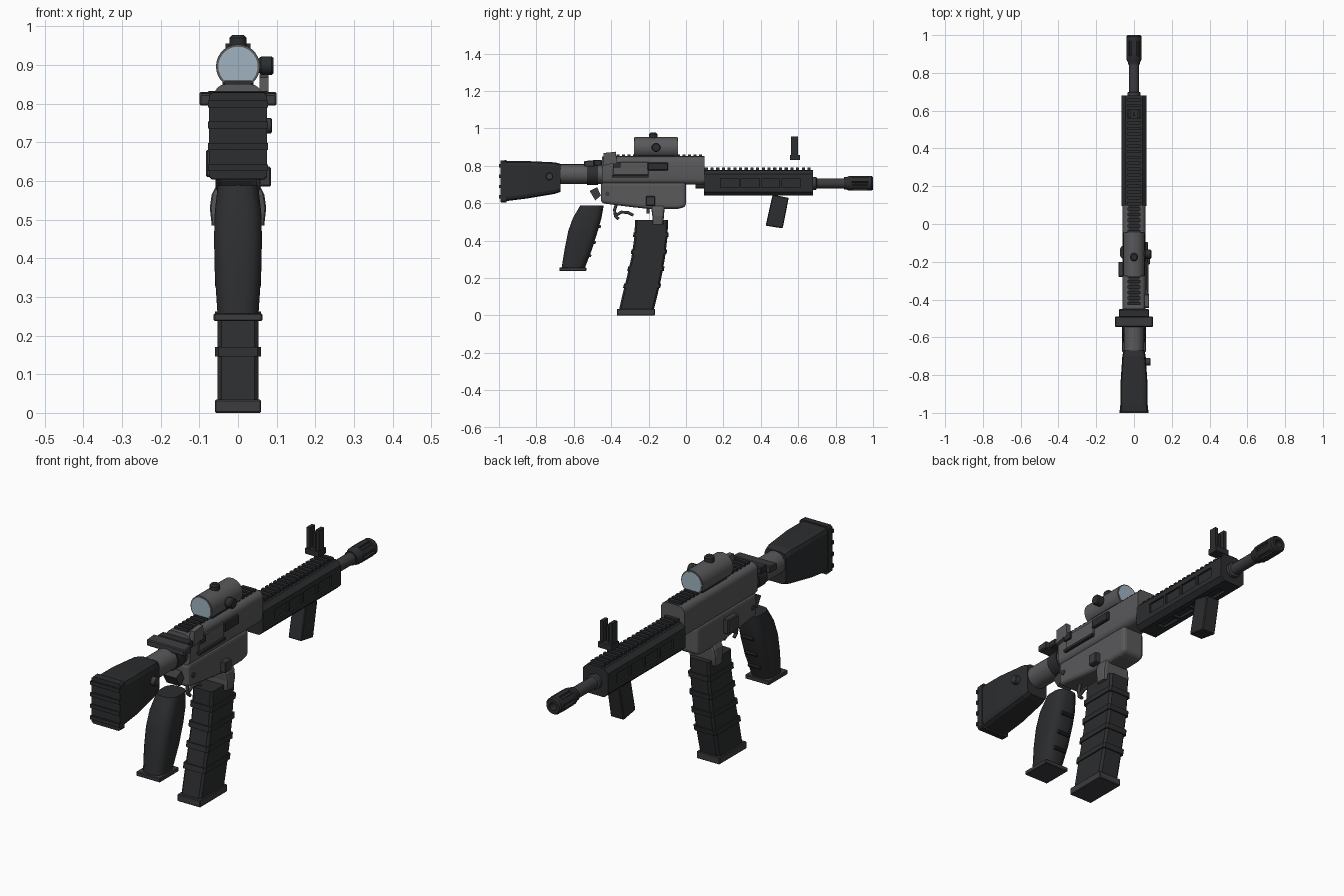
import bpy, bmesh, math
from mathutils import Vector, Matrix

if "Cube" in bpy.data.objects:
    bpy.data.objects.remove(bpy.data.objects["Cube"])


def material(name, r, g, b):
    m = bpy.data.materials.new(name)
    m.diffuse_color = (r, g, b, 1)
    m.use_nodes = True
    m.node_tree.nodes["Principled BSDF"].inputs["Base Color"].default_value = m.diffuse_color
    return m


GREY = material("receiver_grey", 0.10, 0.10, 0.105)
MID = material("metal_dark", 0.045, 0.045, 0.05)
DARK = material("polymer_dark", 0.025, 0.026, 0.028)
GLASS = material("lens_blue", 0.35, 0.45, 0.53)


def finish(name, bm, mat, bevel=0, seg=1, smooth=False):
    bmesh.ops.remove_doubles(bm, verts=bm.verts, dist=1e-5)
    bmesh.ops.recalc_face_normals(bm, faces=bm.faces)
    me = bpy.data.meshes.new(name)
    bm.to_mesh(me)
    bm.free()
    me.materials.append(mat)
    ob = bpy.data.objects.new(name, me)
    bpy.context.collection.objects.link(ob)
    if bevel:
        mod = ob.modifiers.new("bevel", "BEVEL")
        mod.width, mod.segments = bevel, seg
    if smooth:
        bpy.ops.object.select_all(action="DESELECT")
        bpy.context.view_layer.objects.active = ob
        ob.select_set(True)
        bpy.ops.object.shade_smooth_by_angle(angle=math.radians(35))
    return ob


def boxes(name, items, mat, bevel=0):
    """Axis aligned boxes (x0, x1, y0, y1, z0, z1) joined in one object."""
    bm = bmesh.new()
    for x0, x1, y0, y1, z0, z1 in items:
        mat4 = Matrix.Translation(((x0 + x1) / 2, (y0 + y1) / 2, (z0 + z1) / 2)) \
            @ Matrix.Diagonal((x1 - x0, y1 - y0, z1 - z0, 1))
        bmesh.ops.create_cube(bm, size=1, matrix=mat4)
    return finish(name, bm, mat, bevel)


def prism(name, yz, hx, mat, cx=0, bevel=0, seg=1):
    """Side profile extruded across x."""
    bm = bmesh.new()
    face = bm.faces.new([bm.verts.new((cx - hx, y, z)) for y, z in yz])
    ext = bmesh.ops.extrude_face_region(bm, geom=[face])
    bmesh.ops.translate(bm, vec=(2 * hx, 0, 0),
                        verts=[v for v in ext["geom"] if isinstance(v, bmesh.types.BMVert)])
    return finish(name, bm, mat, bevel, seg)


def skin(name, rings, mat, bevel=0, smooth=False):
    bm = bmesh.new()
    vs = [[bm.verts.new(p) for p in r] for r in rings]
    n = len(vs[0])
    for a, b in zip(vs, vs[1:]):
        for i in range(n):
            bm.faces.new((a[i], a[(i + 1) % n], b[(i + 1) % n], b[i]))
    bm.faces.new(vs[0])
    bm.faces.new(vs[-1])
    return finish(name, bm, mat, bevel, smooth=smooth)


def ring(axis, t, a0, a1, hx, c, k=1):
    """Rounded rectangle across x and the other axis, at height t on axis."""
    h, m, pts = (a1 - a0) / 2, (a0 + a1) / 2, []
    for q, (sx, sa) in enumerate([(1, 1), (-1, 1), (-1, -1), (1, -1)]):
        for i in range(k + 1):
            ang = math.pi / 2 * (q + i / k)
            x = sx * (hx - c) + c * math.cos(ang)
            a = m + sa * (h - c) + c * math.sin(ang)
            pts.append((x, t, a) if axis == "y" else (x, a, t))
    return pts


def loft(name, axis, secs, mat, c, k=1, smooth=False, bevel=0):
    return skin(name, [ring(axis, *s, c, k) for s in secs], mat, bevel, smooth)


def lathe(name, prof, centre, axis, mat, n=20):
    """Turned part: (distance, radius) pairs along an axis from centre."""
    rot = Vector((0, 0, 1)).rotation_difference(Vector(axis)).to_matrix()
    rings = [[rot @ Vector((r * math.cos(2 * math.pi * i / n), r * math.sin(2 * math.pi * i / n), d))
              + Vector(centre) for i in range(n)] for d, r in prof]
    return skin(name, rings, mat, smooth=True)


def wire(name, pts, r, mat):
    cu = bpy.data.curves.new(name, "CURVE")
    cu.dimensions, cu.bevel_depth, cu.bevel_resolution = "3D", r, 2
    cu.use_fill_caps = True
    sp = cu.splines.new("POLY")
    sp.points.add(len(pts) - 1)
    for p, (y, z) in zip(sp.points, pts):
        p.co = (0, y, z, 1)
    cu.materials.append(mat)
    bpy.context.collection.objects.link(bpy.data.objects.new(name, cu))


def rail(name, y0, y1, z, hx, h):
    n = round((y1 - y0) / 0.03)
    teeth = [(-hx, hx, y0 + (y1 - y0) * i / n, y0 + (y1 - y0) * (i + 0.55) / n, z, z + h)
             for i in range(n)]
    boxes(name, [(-hx + 0.006, hx - 0.006, y0, y1, z - 0.015, z + 0.003)] + teeth, DARK)


# Stock, butt pad, side knob
loft("stock", "y", [(-0.97, 0.61, 0.825, 0.072), (-0.85, 0.625, 0.825, 0.072),
                    (-0.70, 0.65, 0.818, 0.062), (-0.67, 0.66, 0.81, 0.056)], DARK, 0.022, 2)
loft("butt_pad", "y", [(-0.992, 0.605, 0.828, 0.075), (-0.96, 0.603, 0.83, 0.075)], DARK, 0.008)
boxes("butt_pad_ridges", [(-0.077, 0.077, -1.0, -0.985, z, z + 0.018)
                          for z in (0.625, 0.68, 0.735, 0.79)], DARK)
lathe("stock_knob", [(0.05, 0.02), (0.085, 0.02), (0.088, 0.016)], (0, -0.73, 0.743), (1, 0, 0), MID)

# Buffer tube, collar, charging handle
lathe("buffer_tube", [(-0.70, 0.053), (-0.43, 0.053)], (0, 0, 0.755), (0, 1, 0), GREY, 24)
lathe("tube_collar", [(-0.53, 0.058), (-0.47, 0.058)], (0, 0, 0.755), (0, 1, 0), DARK, 24)
prism("charging_handle", [(-0.545, 0.795), (-0.49, 0.795), (-0.49, 0.83), (-0.545, 0.825)], 0.1, MID, bevel=0.004)
boxes("charging_handle_neck", [(-0.08, 0.08, -0.495, -0.45, 0.80, 0.832)], DARK, 0.004)
prism("receiver_tail", [(-0.515, 0.665), (-0.475, 0.685), (-0.455, 0.64), (-0.485, 0.615)], 0.035, MID)

# Receiver halves
loft("upper_receiver", "y", [(-0.45, 0.70, 0.85, 0.062), (0.10, 0.70, 0.85, 0.062)], GREY, 0.03, 4, True)
prism("lower_receiver", [(-0.455, 0.712), (-0.455, 0.60), (-0.30, 0.58), (-0.19, 0.568),
                         (-0.04, 0.57), (0.0, 0.58), (0.0, 0.712)], 0.058, GREY, bevel=0.018, seg=3)
rail("receiver_rail", -0.43, 0.10, 0.848, 0.035, 0.012)

# Receiver side fittings
boxes("port_cover", [(0.055, 0.068, -0.39, -0.2, 0.75, 0.82)], GREY, 0.003)
boxes("port_hinge", [(0.055, 0.076, -0.395, -0.2, 0.738, 0.75)], DARK)
boxes("brass_deflector", [(0.055, 0.075, -0.205, -0.095, 0.775, 0.817)], DARK, 0.004)
boxes("side_catch", [(0.055, 0.078, -0.39, -0.35, 0.79, 0.82)], DARK)
prism("side_lever", [(-0.445, 0.80), (-0.37, 0.815), (-0.375, 0.875), (-0.44, 0.868)], 0.012, GREY, cx=0.067)
boxes("bolt_catch", [(-0.083, -0.05, -0.28, -0.2, 0.61, 0.68)], MID, 0.004)
boxes("magazine_release", [(0.05, 0.085, -0.215, -0.165, 0.585, 0.637)], MID, 0.004)
lathe("receiver_pin", [(-0.062, 0.012), (0.062, 0.012)], (0, -0.42, 0.65), (1, 0, 0), MID, 12)

# Optic
lathe("optic_body", [(-0.275, 0.057), (-0.045, 0.057)], (0, 0, 0.896), (0, 1, 0), GREY, 28)
for nm, y, d in (("rear", -0.2755, -1), ("front", -0.0445, 1)):
    lathe("optic_lens_" + nm, [(0, 0.051), (0.002, 0.051)], (0, y, 0.896), (0, d, 0), GLASS, 28)
lathe("optic_top_knob", [(0.94, 0.022), (0.97, 0.022), (0.977, 0.015)], (0, -0.175, 0), (0, 0, 1), DARK)
lathe("optic_side_knob", [(0.05, 0.015), (0.06, 0.024), (0.087, 0.024), (0.092, 0.02)],
      (0, -0.16, 0.898), (1, 0, 0), DARK)
boxes("optic_mount", [(-0.04, 0.04, -0.255, -0.065, 0.835, 0.862)], DARK, 0.004)

# Handguard with recessed side and underside slots
guard = loft("handguard", "y", [(0.095, 0.64, 0.775, 0.065), (0.68, 0.64, 0.775, 0.065)], DARK, 0.02, 1)
slots = []
for i in range(4):
    y = 0.185 + i * 0.109
    slots += [(s * 0.0675 - 0.0115, s * 0.0675 + 0.0115, y, y + 0.098, 0.683, 0.732) for s in (-1, 1)]
    slots.append((-0.02, 0.02, y, y + 0.098, 0.62, 0.652))
cutter = boxes("slot_cutter", slots, DARK)
cutter.hide_render = True
cutter.hide_viewport = False
cutter.display_type = "WIRE"
cut = guard.modifiers.new("slots", "BOOLEAN")
cut.operation, cut.object, cut.solver = "DIFFERENCE", cutter, "EXACT"
rail("handguard_rail", 0.10, 0.68, 0.775, 0.035, 0.015)

# Barrel and muzzle device
lathe("barrel", [(0.05, 0.027), (0.86, 0.027)], (0, 0, 0.706), (0, 1, 0), MID)
lathe("barrel_collar", [(0.68, 0.035), (0.695, 0.035), (0.70, 0.027)], (0, 0, 0.706), (0, 1, 0), MID)
lathe("muzzle", [(0.845, 0.033), (0.858, 0.033), (0.872, 0.04), (0.89, 0.04), (0.891, 0.033), (0.969, 0.033),
                 (0.97, 0.04), (0.992, 0.04), (1.0, 0.034), (1.0, 0.018), (0.96, 0.018)],
      (0, 0, 0.706), (0, 1, 0), DARK, 18)
for i in range(6):
    rib = boxes("muzzle_rib_%d" % i, [(-0.012, 0.012, 0.885, 0.975, 0.025, 0.039)], DARK)
    rib.matrix_world = Matrix.Translation((0, 0, 0.706)) @ Matrix.Rotation(i * math.pi / 3, 4, "Y")

# Front sight
boxes("front_sight", [(-0.035, 0.035, 0.555, 0.61, 0.83, 0.857), (-0.006, 0.006, 0.572, 0.59, 0.857, 0.935)]
      + [(s * 0.024 - 0.008, s * 0.024 + 0.008, 0.562, 0.6, 0.857, 0.955) for s in (-1, 1)], DARK)

# Foregrip
prism("foregrip", [(0.463, 0.645), (0.549, 0.628), (0.517, 0.465), (0.426, 0.48)], 0.035, DARK, bevel=0.004)

# Pistol grip with finger ridges
grip = [(0.588, -0.565, -0.44, 0.052), (0.52, -0.605, -0.452, 0.06), (0.45, -0.63, -0.472, 0.062),
        (0.36, -0.648, -0.50, 0.06), (0.255, -0.665, -0.54, 0.053)]
loft("pistol_grip", "z", grip, DARK, 0.04, 3, True)
boxes("grip_base", [(-0.063, 0.063, -0.677, -0.533, 0.237, 0.257)], MID, 0.003)
for i, (y, z) in enumerate([(-0.463, 0.475), (-0.49, 0.39), (-0.515, 0.32)]):
    lathe("finger_ridge_%d" % i, [(-0.03, 0.009), (0.03, 0.009)], (0, y, z), (1, 0, 0), DARK, 10)

# Trigger and guard
wire("trigger", [(-0.37, 0.60), (-0.382, 0.565), (-0.378, 0.53), (-0.36, 0.515)], 0.008, MID)
wire("trigger_guard", [(-0.375, 0.535), (-0.345, 0.552), (-0.31, 0.55), (-0.282, 0.535)], 0.008, MID)
boxes("guard_peg", [(-0.01, 0.01, -0.21, -0.195, 0.545, 0.58)], MID)

# Magazine well, curved magazine, bands and base
loft("magazine_well", "z", [(0.60, -0.185, -0.115, 0.05), (0.565, -0.185, -0.115, 0.068),
                            (0.53, -0.18, -0.118, 0.073), (0.485, -0.18, -0.122, 0.068)], GREY, 0.012, 2)
mag = [(0.51, -0.272, -0.095), (0.41, -0.277, -0.1), (0.31, -0.292, -0.112),
       (0.21, -0.315, -0.13), (0.11, -0.34, -0.152), (0.03, -0.358, -0.172)]
loft("magazine", "z", [(*s, 0.053) for s in mag], DARK, 0.01)


def mag_at(z, grow):
    for (z0, a0, b0), (z1, a1, b1) in zip(mag, mag[1:]):
        if z1 <= z <= z0:
            t = (z0 - z) / (z0 - z1)
            return (z, a0 + (a1 - a0) * t - grow, b0 + (b1 - b0) * t + grow, 0.053 + grow)


for i, z in enumerate((0.43, 0.34, 0.25, 0.158)):
    loft("magazine_band_%d" % i, "z", [mag_at(z + 0.012, 0.006), mag_at(z - 0.012, 0.006)], DARK, 0.008)
boxes("magazine_base", [(-0.06, 0.06, -0.37, -0.165, 0, 0.034)], MID, 0.003)
